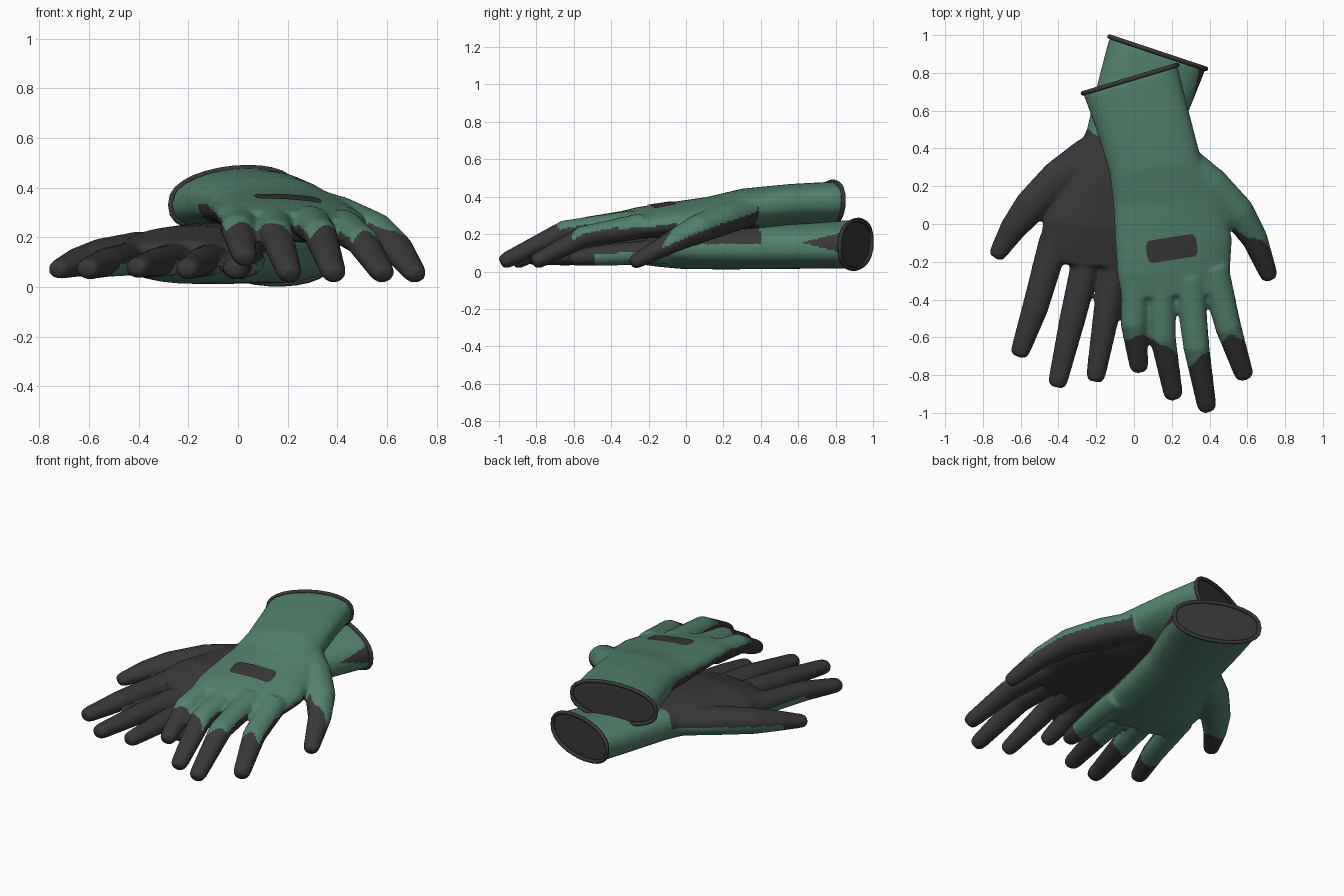
import bpy, bmesh, math
from mathutils import Vector
from mathutils.bvhtree import BVHTree

if "Cube" in bpy.data.objects:
    bpy.data.objects.remove(bpy.data.objects["Cube"])


def material(name, rgb):
    m = bpy.data.materials.new(name)
    m.use_nodes = True
    m.diffuse_color = (*rgb, 1)
    bsdf = next(n for n in m.node_tree.nodes if n.type == 'BSDF_PRINCIPLED')
    bsdf.inputs["Base Color"].default_value = (*rgb, 1)
    bsdf.inputs["Roughness"].default_value = 0.8
    return m


GREEN = material("green_knit", (0.085, 0.225, 0.152))
DARK = material("dark_rubber", (0.04, 0.04, 0.04))


def palm_ring(left, right, half, n=28):
    """Flattened oval between a left and a right edge point."""
    left, right = Vector(left), Vector(right)
    mid, side = (left + right) / 2, (right - left) / 2
    pts = []
    for i in range(n):
        t = math.tau * i / n
        c, s = math.cos(t), math.sin(t)
        pts.append(mid + side * c + Vector((0, 0, half * math.copysign(abs(s) ** 0.8, s))))
    return pts


def finger_rings(path, radii, n=14):
    """Round rings along a finger, with a short blunt tip."""
    pts = [Vector(p) for p in path]
    rings = []
    for i, p in enumerate(pts):
        d = (pts[min(i + 1, len(pts) - 1)] - pts[max(i - 1, 0)]).normalized()
        u = d.cross(Vector((0, 0, 1))).normalized()
        v = u.cross(d)
        steps = [(0, 1)] if i < len(pts) - 1 else [(0, 1), (0.03, 0.88), (0.045, 0.6)]
        for along, k in steps:
            r = radii[i] * k
            rings.append([p + d * along + u * r * math.cos(math.tau * j / n)
                          + v * 0.85 * r * math.sin(math.tau * j / n) for j in range(n)])
    return rings


def loft(bm, rings):
    loops = [[bm.verts.new(p) for p in ring] for ring in rings]
    for a, b in zip(loops, loops[1:]):
        for i in range(len(a)):
            j = (i + 1) % len(a)
            bm.faces.new((a[i], a[j], b[j], b[i]))
    caps = [bm.faces.new(loops[0]), bm.faces.new(loops[-1])]
    bmesh.ops.triangulate(bm, faces=caps)


def build_glove(name, sections, fingers, thumb, is_dark):
    # hand body, fingers and thumb fused into one skin
    bm = bmesh.new()
    loft(bm, [palm_ring(*s) for s in sections])
    for path in fingers:
        loft(bm, finger_rings(path, (0.082, 0.07, 0.053)))
    loft(bm, finger_rings(thumb, (0.1, 0.1, 0.09, 0.07, 0.05)))
    bmesh.ops.recalc_face_normals(bm, faces=bm.faces)
    raw = bpy.data.meshes.new(name)
    bm.to_mesh(raw)
    bm.free()
    ob = bpy.data.objects.new(name, raw)
    bpy.context.collection.objects.link(ob)
    rm = ob.modifiers.new("fuse", 'REMESH')
    rm.mode, rm.voxel_size = 'VOXEL', 0.011
    sm = ob.modifiers.new("soften", 'SMOOTH')
    sm.factor, sm.iterations = 0.5, 8
    dg = bpy.context.evaluated_depsgraph_get()
    skin = bpy.data.meshes.new_from_object(ob.evaluated_get(dg))
    ob.modifiers.clear()
    ob.data = skin
    bpy.data.meshes.remove(raw)
    skin.name = name
    skin.materials.clear()
    for m in (GREEN, DARK):
        skin.materials.append(m)

    # rubber coating, finger tips and the cuff opening
    left, right = Vector(sections[0][0]), Vector(sections[0][1])
    mid = (left + right) / 2
    out = Vector((0, 0, 1)).cross(right - left).normalized()
    for p in skin.polygons:
        opening = p.normal.dot(out) > 0.6 and (p.center - mid).dot(out) > -0.03
        p.material_index = int(opening or is_dark(p.center, p.normal))
        p.use_smooth = not opening

    # rolled hem round the cuff
    cu = bpy.data.curves.new(name + "_hem", 'CURVE')
    cu.dimensions, cu.bevel_depth, cu.bevel_resolution = '3D', 0.012, 2
    sp = cu.splines.new('POLY')
    ring = palm_ring(*sections[0])
    sp.points.add(len(ring) - 1)
    for q, co in zip(sp.points, ring):
        q.co = (*(co + out * 0.002), 1)
    sp.use_cyclic_u = True
    cu.materials.append(DARK)
    hem = bpy.data.objects.new(name + "_hem", cu)
    bpy.context.collection.objects.link(hem)
    return ob


def upper_dark(c, n):
    wave = 0.012 * math.sin(c.x * 40)
    if c.x > 0.52 and c.y > -0.33:
        return c.y < -0.06 - 0.5 * (c.x - 0.6) + wave or (n.z < 0.05 and c.y < 0.36)
    tip = -0.6 - 0.15 * max(0, 1 - abs(c.x - 0.3) / 0.2)
    side = 0.35 if c.y < -0.36 else 0.05
    return c.y < tip + wave or (n.z < side and c.y < 0.38 + wave)


def lower_dark(c, n):
    wave = 0.015 * math.sin(c.x * 40)
    tip = c.y < -0.5 + wave or (c.x < -0.58 and c.y < 0)
    coat = n.z > (0.15 if c.x > 0 else -0.05) and c.y < 0.5 - 0.25 * (c.x + 0.25) + wave
    # worn wedge on the cuff's outer edge
    wedge = n.x > 0.5 and c.x > 0.2 and abs(c.z - 0.155) < 0.25 * (c.y - 0.62)
    return tip or coat or wedge


# upper glove, back of the hand facing up
upper = build_glove(
    "upper_glove",
    [((-0.27, 0.69, 0.33), (0.23, 0.84, 0.38), 0.122),
     ((-0.2, 0.5, 0.34), (0.29, 0.6, 0.37), 0.112),
     ((-0.13, 0.27, 0.33), (0.36, 0.33, 0.34), 0.108),
     ((-0.11, 0.1, 0.31), (0.47, 0.13, 0.28), 0.102),
     ((-0.1, -0.1, 0.3), (0.52, -0.08, 0.25), 0.09),
     ((-0.09, -0.27, 0.29), (0.51, -0.24, 0.23), 0.077),
     ((-0.065, -0.4, 0.27), (0.49, -0.37, 0.22), 0.06)],
    [[(0.01, -0.28, 0.265), (-0.002, -0.53, 0.235), (0.025, -0.74, 0.13)],
     [(0.14, -0.28, 0.265), (0.152, -0.6, 0.215), (0.205, -0.885, 0.065)],
     [(0.29, -0.28, 0.26), (0.33, -0.65, 0.215), (0.383, -0.95, 0.065)],
     [(0.42, -0.23, 0.245), (0.5, -0.55, 0.185), (0.577, -0.78, 0.065)]],
    [(0.24, 0.34, 0.33), (0.41, 0.2, 0.28), (0.55, 0.06, 0.225),
     (0.64, -0.08, 0.155), (0.708, -0.255, 0.062)],
    upper_dark)

# lower glove, palm facing up
build_glove(
    "lower_glove",
    [((-0.13, 0.99, 0.16), (0.38, 0.82, 0.13), 0.13),
     ((-0.19, 0.76, 0.15), (0.3, 0.62, 0.13), 0.125),
     ((-0.25, 0.5, 0.14), (0.2, 0.38, 0.13), 0.122),
     ((-0.36, 0.27, 0.14), (0.14, 0.15, 0.13), 0.124),
     ((-0.48, 0.02, 0.13), (0.1, -0.05, 0.13), 0.117),
     ((-0.5, -0.12, 0.12), (0.09, -0.16, 0.115), 0.093),
     ((-0.48, -0.2, 0.11), (0.07, -0.25, 0.11), 0.075)],
    [[(-0.42, -0.08, 0.115), (-0.525, -0.45, 0.1), (-0.598, -0.66, 0.075)],
     [(-0.23, -0.1, 0.115), (-0.325, -0.5, 0.1), (-0.4, -0.82, 0.08)],
     [(-0.09, -0.12, 0.115), (-0.15, -0.5, 0.1), (-0.2, -0.79, 0.075)],
     [(0.03, -0.1, 0.11), (0.005, -0.4, 0.09), (-0.01, -0.58, 0.075)]],
    [(-0.23, 0.37, 0.14), (-0.4, 0.24, 0.14), (-0.55, 0.09, 0.12),
     (-0.645, -0.03, 0.1), (-0.712, -0.14, 0.075)],
    lower_dark)

# rounded patch laid on the back of the upper glove
bm = bmesh.new()
bm.from_mesh(upper.data)
tree = BVHTree.FromBMesh(bm)
bm.free()
bm = bmesh.new()
bmesh.ops.create_grid(bm, x_segments=24, y_segments=10, size=1)
tilt = math.radians(9)
for v in bm.verts:
    x, y = v.co.x * 0.135, v.co.y * 0.06
    x *= 1 - 0.14 * abs(v.co.y) ** 4
    px = 0.2 + x * math.cos(tilt) - y * math.sin(tilt)
    py = -0.13 + x * math.sin(tilt) + y * math.cos(tilt)
    hit = tree.ray_cast(Vector((px, py, 1)), Vector((0, 0, -1)))[0]
    v.co = (px, py, hit.z + 0.005)
mesh = bpy.data.meshes.new("back_patch")
bm.to_mesh(mesh)
bm.free()
mesh.materials.append(DARK)
bpy.context.collection.objects.link(bpy.data.objects.new("back_patch", mesh))
